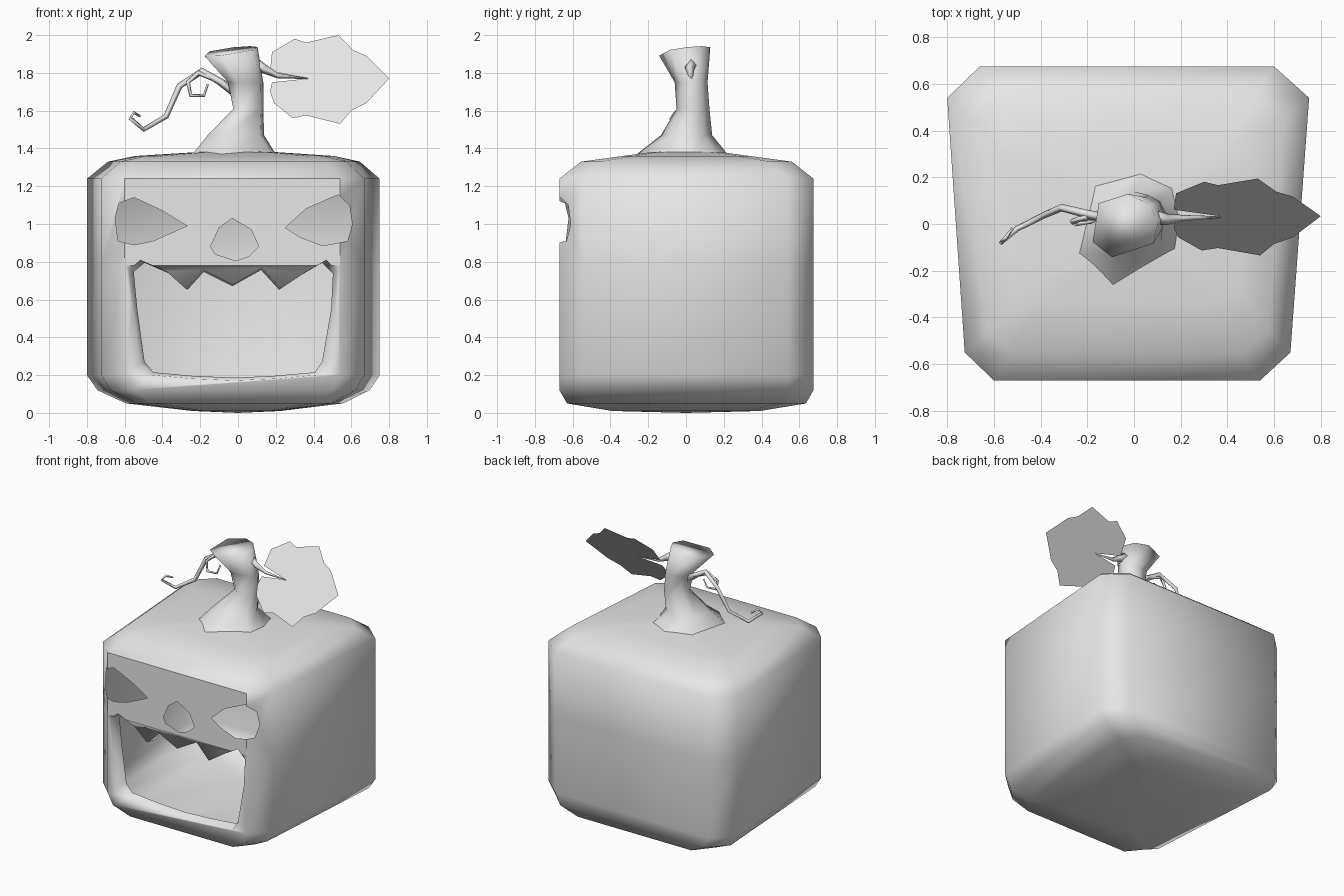
import bpy
import bmesh
import math
from mathutils import Vector

cube = bpy.data.objects.get("Cube")
if cube:
    bpy.data.objects.remove(cube, do_unlink=True)

GREY = (0.8, 0.8, 0.8, 1.0)
mat = bpy.data.materials.new("plain grey")
mat.use_nodes = True
mat.diffuse_color = GREY
for node in mat.node_tree.nodes:
    if node.type == 'BSDF_PRINCIPLED':
        node.inputs["Base Color"].default_value = GREY


def add_object(name, bm, smooth=True):
    mesh = bpy.data.meshes.new(name)
    for f in bm.faces:
        f.smooth = smooth
    bm.to_mesh(mesh)
    bm.free()
    mesh.materials.append(mat)
    obj = bpy.data.objects.new(name, mesh)
    bpy.context.collection.objects.link(obj)
    return obj


def bridge(bm, loops):
    """Join successive closed loops of points with quads; return vertex loops."""
    rings = [[bm.verts.new(p) for p in loop] for loop in loops]
    for a, b in zip(rings, rings[1:]):
        for i in range(len(a)):
            j = (i + 1) % len(a)
            bm.faces.new((a[i], a[j], b[j], b[i]))
    return rings


def fan(bm, ring, point):
    tip = bm.verts.new(point)
    for i in range(len(ring)):
        bm.faces.new((ring[i], ring[(i + 1) % len(ring)], tip))


# Body: chamfered, slightly tapered plan swept through a rounded profile
plan = [(-0.60, -0.67), (0.54, -0.67), (0.67, -0.55), (0.75, 0.54),
        (0.60, 0.675), (-0.66, 0.675), (-0.80, 0.54), (-0.725, -0.55)]
profile = [(0.01, 0.3, 0.58), (0.05, 0.74, 0.94), (0.12, 0.93, 1), (0.2, 1, 1),
           (0.78, 1, 1), (1.24, 1, 1), (1.33, 0.86, 0.83), (1.36, 0.68, 0.5),
           (1.38, 0.28, 0.28)]
bm = bmesh.new()
rings = bridge(bm, [[(x * sx, y * sy, z) for x, y in plan] for z, sx, sy in profile])
fan(bm, rings[0], (0, 0, 0))
fan(bm, rings[-1], (0, 0, 1.39))
bmesh.ops.recalc_face_normals(bm, faces=bm.faces)
body = add_object("body", bm)

# Face cutters: eyes, nose and toothed mouth
right_eye = [(-0.65, 1.03), (-0.63, 1.11), (-0.55, 1.14), (-0.40, 1.07),
             (-0.27, 0.99), (-0.45, 0.91), (-0.55, 0.89), (-0.635, 0.91)]
left_eye = [(0.25, 0.98), (0.36, 1.08), (0.53, 1.155), (0.59, 1.10),
            (0.605, 1.0), (0.58, 0.91), (0.45, 0.885), (0.33, 0.93)]
nose = [(-0.03, 1.03), (0.07, 0.97), (0.11, 0.88), (0.06, 0.83),
        (-0.01, 0.805), (-0.12, 0.84), (-0.145, 0.88), (-0.10, 0.98)]
mouth = [(-0.58, 0.76), (-0.52, 0.81), (-0.38, 0.75), (-0.28, 0.66), (-0.19, 0.76),
         (-0.03, 0.68), (0.13, 0.77), (0.23, 0.66), (0.35, 0.74), (0.47, 0.81),
         (0.53, 0.75), (0.52, 0.55), (0.47, 0.26), (0.43, 0.20), (0.2, 0.18),
         (-0.02, 0.17), (-0.25, 0.18), (-0.47, 0.20), (-0.52, 0.26), (-0.56, 0.55)]
HOLE_BACK, LIP_BACK = -0.4, -0.6


def add_cutter(bm, outline, back, grow=1.0, shrink=1.0):
    def loop(y, s):
        return [(-0.02 + (x + 0.02) * s, y, 0.5 + (z - 0.5) * s) for x, z in outline]
    front, rear = bridge(bm, [loop(-0.74, grow), loop(back, shrink)])
    bm.faces.new(front)
    bm.faces.new(rear)


bm = bmesh.new()
for outline in (right_eye, left_eye, nose):
    add_cutter(bm, outline, HOLE_BACK)
add_cutter(bm, mouth, LIP_BACK, 1.04, 0.95)
bmesh.ops.recalc_face_normals(bm, faces=bm.faces)
cutter = add_object("face_cutter", bm)
cutter.hide_render = True

mod = body.modifiers.new("carve", 'BOOLEAN')
mod.operation = 'DIFFERENCE'
mod.solver = 'EXACT'
mod.object = cutter
deps = bpy.context.evaluated_depsgraph_get()
carved = bpy.data.meshes.new_from_object(body.evaluated_get(deps))
body.modifiers.clear()
body.data = carved
bpy.data.objects.remove(cutter, do_unlink=True)

# Open the pockets so the body is a thin hollow shell; keep only the mouth lip
bm = bmesh.new()
bm.from_mesh(carved)
bmesh.ops.delete(bm, geom=[v for v in bm.verts if abs(v.co.y - HOLE_BACK) < 0.001],
                 context='VERTS')
bmesh.ops.delete(bm, geom=[f for f in bm.faces
                           if all(abs(v.co.y - LIP_BACK) < 0.001 for v in f.verts)],
                 context='FACES')
bm.normal_update()
for f in bm.faces:
    brow = f.normal.y < -0.99 and f.calc_center_median().z > 0.78
    f.smooth = not brow
    f.material_index = 0
bm.to_mesh(carved)
bm.free()
carved.materials.clear()
carved.materials.append(mat)

# Stem: flared foot, narrow neck and a slanted cut top
base = [(-0.24, -0.13), (-0.09, -0.26), (0.18, -0.11), (0.20, 0.03),
        (0.17, 0.16), (0.03, 0.22), (-0.17, 0.17)]
loops = [[(x, y, 1.37) for x, y in base]]
for z, cx, cy, rx, ry, slant in [(1.47, -0.02, 0, 0.16, 0.14, 0),
                                 (1.61, 0.05, 0.035, 0.085, 0.09, 0),
                                 (1.75, 0.035, 0.025, 0.10, 0.09, 0),
                                 (1.915, -0.045, -0.01, 0.15, 0.14, 0.13)]:
    ring = []
    for x, y in base:
        a = math.atan2(y, x)
        dx, dy = rx * math.cos(a), ry * math.sin(a)
        ring.append((cx + dx, cy + dy, z + slant * (dx + dy)))
    loops.append(ring)
bm = bmesh.new()
rings = bridge(bm, loops)
bm.faces.new(rings[-1])
bmesh.ops.recalc_face_normals(bm, faces=bm.faces)
add_object("stem", bm)

# Leaf: flat lobed sheet leaning back
leaf = [(0.37, 1.77), (0.18, 1.75), (0.17, 1.70), (0.19, 1.64), (0.29, 1.56),
        (0.36, 1.575), (0.54, 1.53), (0.60, 1.60), (0.68, 1.64), (0.80, 1.77),
        (0.68, 1.89), (0.61, 1.92), (0.53, 2.0), (0.36, 1.96), (0.30, 1.98),
        (0.18, 1.91), (0.17, 1.81)]
bm = bmesh.new()
bm.faces.new([bm.verts.new((x, 0.03 + 0.7 * (z - 1.765), z)) for x, z in leaf])
add_object("leaf", bm, smooth=False)


# Stalk and tendrils: thin four-sided tapering tubes
def add_tube(name, points, start, end):
    bm = bmesh.new()
    pts = [Vector(p) for p in points]
    loops = []
    for i, p in enumerate(pts):
        along = (pts[min(i + 1, len(pts) - 1)] - pts[max(i - 1, 0)]).normalized()
        side = Vector((0, 1, 0))
        side = (side - along * side.dot(along)).normalized()
        up = along.cross(side)
        r = start + (end - start) * i / (len(pts) - 1)
        loops.append([p + side * r, p + up * r, p - side * r, p - up * r])
    rings = bridge(bm, loops)
    bm.faces.new(rings[0])
    bm.faces.new(rings[-1])
    bmesh.ops.recalc_face_normals(bm, faces=bm.faces)
    add_object(name, bm)


add_tube("leaf_stalk", [(0.07, 0.03, 1.86), (0.14, 0.02, 1.82), (0.21, 0.025, 1.785),
                        (0.37, 0.03, 1.77)], 0.035, 0.003)
add_tube("long_tendril", [(0.0, 0.02, 1.68), (-0.09, 0.02, 1.75), (-0.19, 0.04, 1.81),
                          (-0.31, 0.07, 1.73), (-0.38, 0.04, 1.57), (-0.50, -0.02, 1.50),
                          (-0.57, -0.08, 1.56), (-0.55, -0.06, 1.59),
                          (-0.52, -0.02, 1.57)], 0.022, 0.007)
add_tube("curled_tendril", [(0.0, 0.02, 1.70), (-0.10, 0.03, 1.76), (-0.21, 0.03, 1.80),
                            (-0.265, 0.01, 1.75), (-0.25, 0.0, 1.68), (-0.18, 0.01, 1.68),
                            (-0.16, 0.02, 1.74)], 0.018, 0.006)
